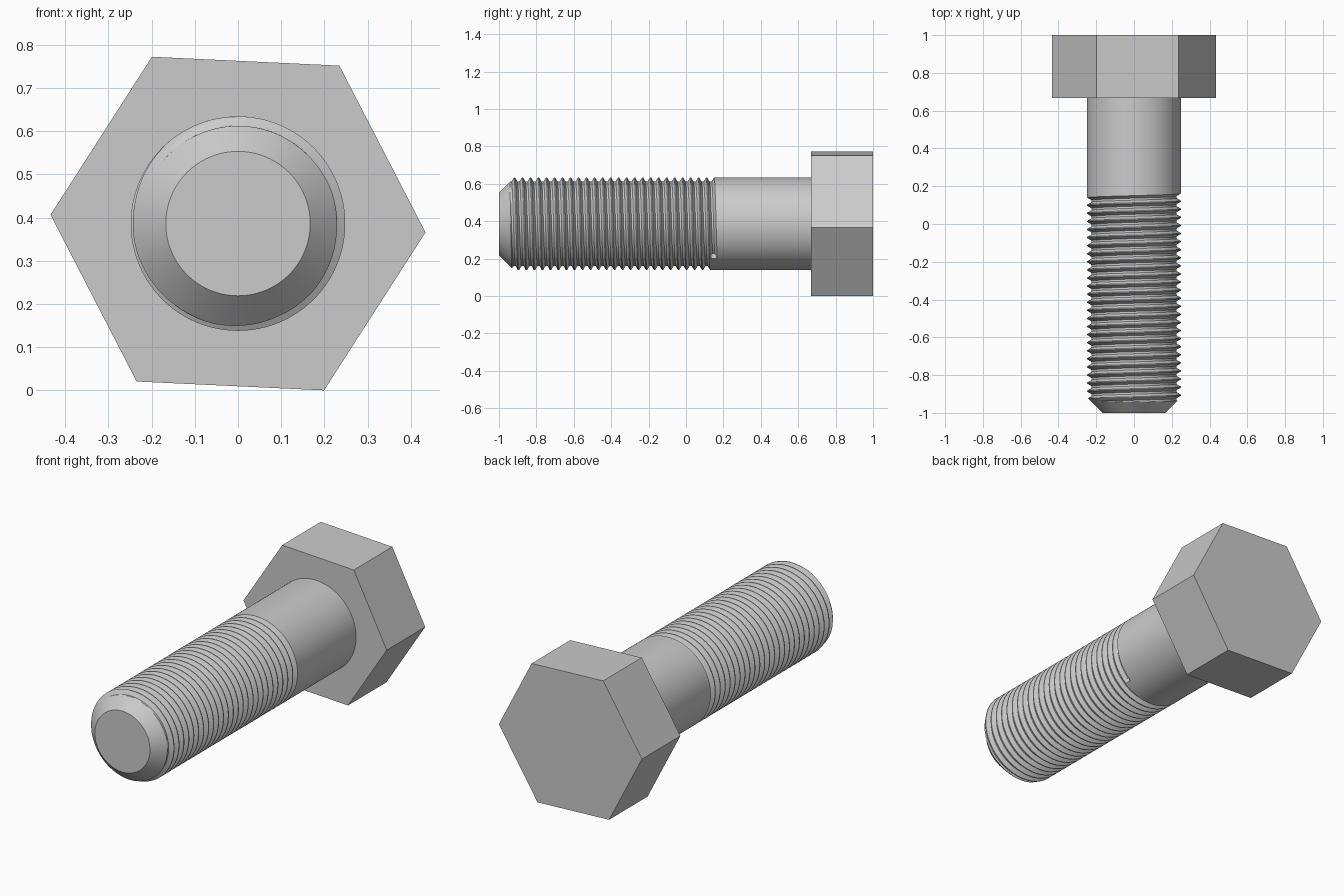
import bpy, bmesh
from math import sin, cos, pi, radians

cube = bpy.data.objects.get("Cube")
if cube:
    bpy.data.objects.remove(cube, do_unlink=True)

AXIS_Z = 0.386
RADIUS, TIP_RADIUS, DEPTH = 0.248, 0.167, 0.022
PITCH, FIRST_CREST, LAST_GROOVE = 0.0428, -0.917, 0.148
TURNS, STEPS, SEGMENTS = 28, 16, 96

steel = bpy.data.materials.new("steel grey")
steel.use_nodes = True
grey = (0.6, 0.6, 0.6, 1)
steel.diffuse_color = grey
steel.node_tree.nodes["Principled BSDF"].inputs["Base Color"].default_value = grey


def finish(bm, name):
    bmesh.ops.recalc_face_normals(bm, faces=bm.faces)
    mesh = bpy.data.meshes.new(name)
    bm.to_mesh(mesh)
    bm.free()
    mesh.materials.append(steel)
    obj = bpy.data.objects.new(name, mesh)
    bpy.context.collection.objects.link(obj)
    return obj


def polar(radius, angle, y):
    return (radius * sin(angle), y, AXIS_Z + radius * cos(angle))


def thread_radius(row, turn, y):
    """Flat crest, sloping flank, flat root; limited by the tip chamfer."""
    phase = row / STEPS % 1
    groove_y = FIRST_CREST + PITCH * (row // STEPS + 0.5 + turn)
    flank = (min(phase, 1 - phase) - 0.0625) / 0.29
    cut = DEPTH * min(max(flank, 0), 1) if groove_y < LAST_GROOVE else 0
    return min(RADIUS - cut, TIP_RADIUS + y + 1)


# Shank: tip, right-handed helical thread and plain neck in one skin
bm = bmesh.new()
columns = []
for i in range(SEGMENTS + 1):
    turn = i / SEGMENTS
    angle = turn * 2 * pi
    points = [polar(TIP_RADIUS, angle, -1)]
    for row in range(-2 * STEPS, (TURNS - 2) * STEPS + 1):
        y = FIRST_CREST + PITCH * (row / STEPS + turn)
        y = min(max(y, -0.955), 0.19)
        points.append(polar(thread_radius(row, turn, y), angle, y))
    points.append(polar(RADIUS, angle, 0.69))
    columns.append([bm.verts.new(p) for p in points])
for a, b in zip(columns, columns[1:]):
    for j in range(len(a) - 1):
        bm.faces.new((a[j], a[j + 1], b[j + 1], b[j]))
bmesh.ops.remove_doubles(bm, verts=bm.verts, dist=0.00005)
bmesh.ops.holes_fill(bm, edges=[e for e in bm.edges if e.is_boundary], sides=0)
shank = finish(bm, "threaded_shank")
bpy.ops.object.select_all(action='DESELECT')
shank.select_set(True)
bpy.context.view_layer.objects.active = shank
bpy.ops.object.shade_smooth_by_angle(angle=radians(25))

# Hexagonal head, turned slightly about the shank axis
bm = bmesh.new()
corners = [polar(0.434, radians(92.7 + 60 * k), 0.667) for k in range(6)]
base = bm.faces.new([bm.verts.new(c) for c in corners])
grown = bmesh.ops.extrude_face_region(bm, geom=[base], use_keep_orig=True)
for v in grown["geom"]:
    if isinstance(v, bmesh.types.BMVert):
        v.co.y = 1
finish(bm, "hex_head")
